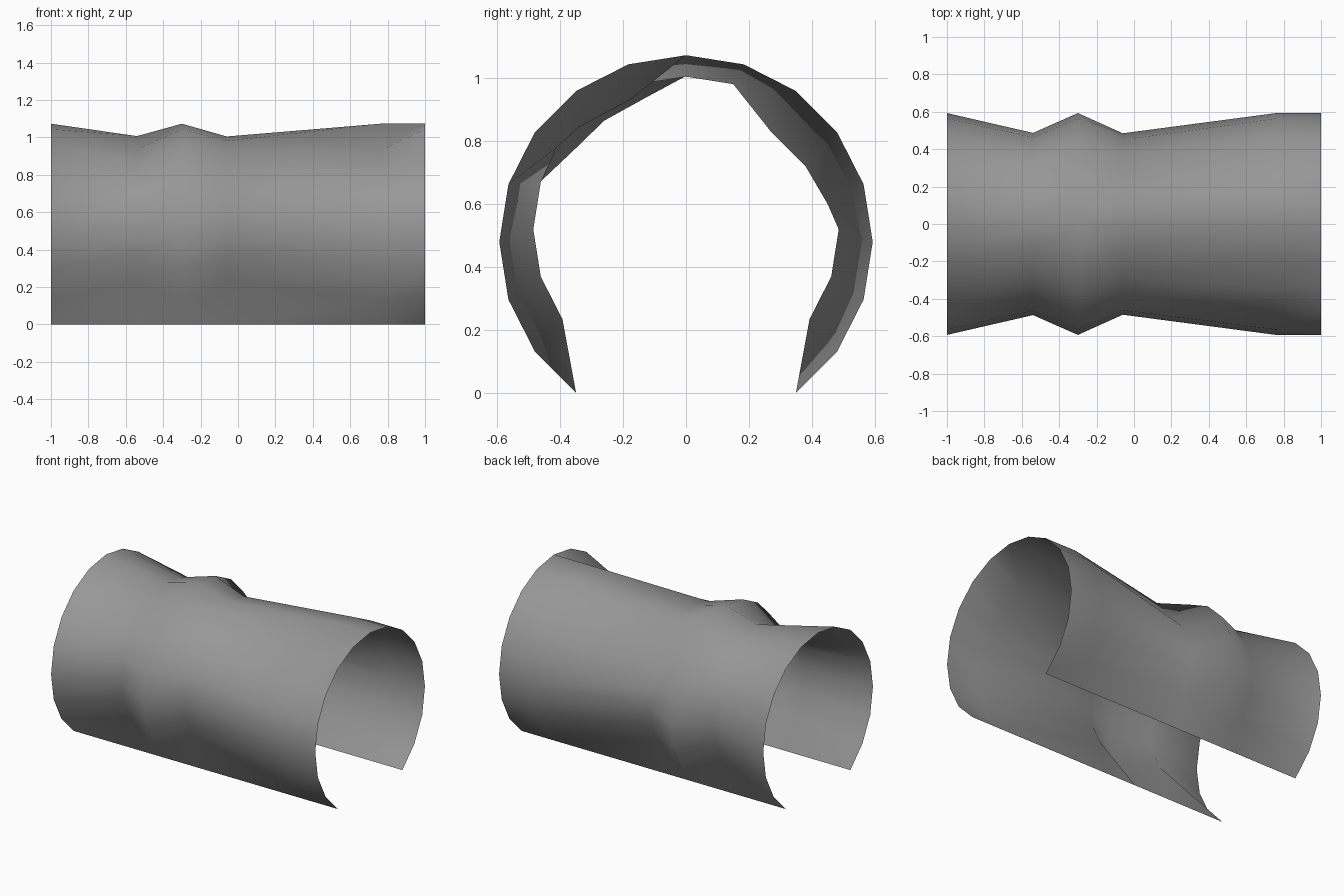
import bpy, bmesh
from math import sin, cos, radians

if "Cube" in bpy.data.objects:
    bpy.data.objects.remove(bpy.data.objects["Cube"])

# Open cross-section: 17 points of a 20-sided circle, feet fixed on the ground
FOOT = 0.349


def section(radius, centre_z, dents=None):
    pts = []
    for i in range(-8, 9):
        a = radians(18 * i)
        pts.append((radius * sin(a), centre_z + radius * cos(a)))
    pts[0], pts[-1] = (-FOOT, 0.0), (FOOT, 0.0)
    for i, p in (dents or {}).items():
        pts[i + 8] = p
    return pts


wide = section(0.593, 0.48)
# Rings dented on one shoulder
dent_left = {-1: (-0.13, 0.937), -2: (-0.26, 0.865), -3: (-0.36, 0.768)}
dent_right = {2: (0.27, 0.83), 3: (0.38, 0.72), 4: (0.45, 0.60)}
dent_mouth = {-1: (-0.18, 0.93), -2: (-0.34, 0.845), -3: (-0.41, 0.78)}
rings = [(-1.0, wide),
         (-0.54, section(0.487, 0.52, dent_left)),
         (-0.30, wide),
         (-0.06, section(0.485, 0.52, dent_right)),
         (0.76, section(0.593, 0.48, dent_mouth)),
         (1.0, wide)]

# Tunnel shell: bridge neighbouring rings
bm = bmesh.new()
rows = [[bm.verts.new((x, y, z)) for y, z in pts] for x, pts in rings]
for a, b in zip(rows, rows[1:]):
    for i in range(16):
        bm.faces.new((a[i], a[i + 1], b[i + 1], b[i])).smooth = True
bm.normal_update()
if sum(f.normal.z for f in bm.faces) < 0:
    bmesh.ops.reverse_faces(bm, faces=bm.faces[:])
mesh = bpy.data.meshes.new("tunnel_shell")
bm.to_mesh(mesh)
bm.free()
shell = bpy.data.objects.new("tunnel_shell", mesh)
bpy.context.collection.objects.link(shell)

# Dark grey surface
mat = bpy.data.materials.new("dark_grey")
mat.diffuse_color = (0.31, 0.31, 0.31, 1)
mat.use_nodes = True
mat.node_tree.nodes["Principled BSDF"].inputs["Base Color"].default_value = mat.diffuse_color
mesh.materials.append(mat)
